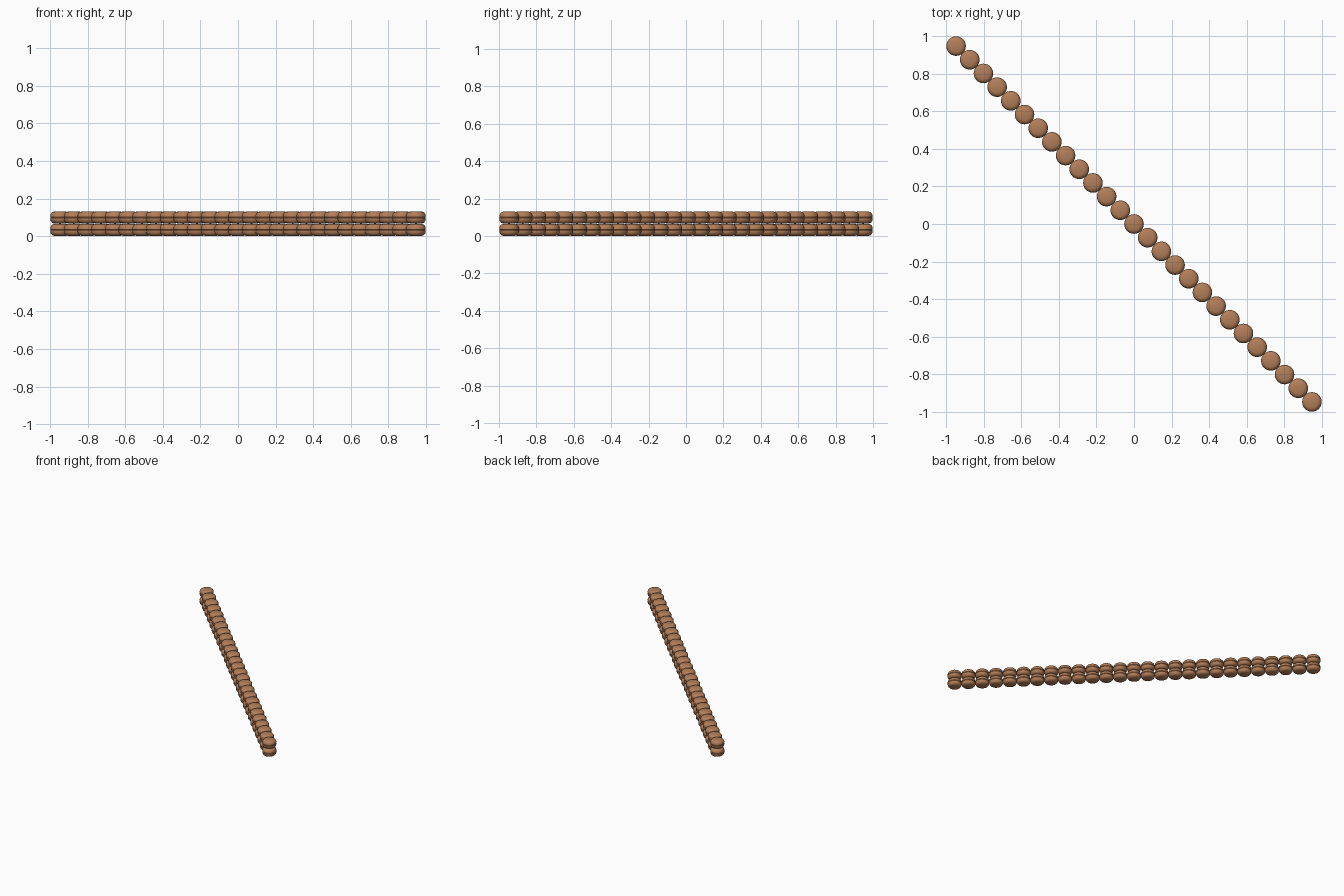
import bpy, bmesh, math

if "Cube" in bpy.data.objects:
    bpy.data.objects.remove(bpy.data.objects["Cube"])

COUNT = 27      # discs per layer
END = 0.946     # x of the last disc centre
R = 0.052       # disc radius
H = 0.066       # disc height
SEG = 32

mat = bpy.data.materials.new("brown")
mat.diffuse_color = (0.45, 0.21, 0.10, 1)
mat.use_nodes = True
mat.node_tree.nodes["Principled BSDF"].inputs["Base Color"].default_value = mat.diffuse_color

# Lathe profile: rounded shoulders with a fine seam round the middle
lower = [(0.0, 0.0), (0.030, 0.001), (0.042, 0.005), (0.049, 0.013),
         (R, 0.022), (R, 0.030), (0.0495, H / 2)]
profile = lower + [(r, H - z) for r, z in reversed(lower[:-1])]


def bead_mesh():
    bm = bmesh.new()
    verts = [bm.verts.new((r, 0, z)) for r, z in profile]
    edges = [bm.edges.new(p) for p in zip(verts, verts[1:])]
    bmesh.ops.spin(bm, geom=verts + edges, axis=(0, 0, 1), cent=(0, 0, 0),
                   angle=2 * math.pi, steps=SEG, use_duplicate=False)
    bmesh.ops.remove_doubles(bm, verts=bm.verts, dist=0.0002)
    bmesh.ops.recalc_face_normals(bm, faces=bm.faces)
    for f in bm.faces:
        f.smooth = True
    # Keep the seam edges crisp
    for e in bm.edges:
        if len(e.link_faces) == 2 and e.calc_face_angle(0) > math.radians(35):
            e.smooth = False
    me = bpy.data.meshes.new("disc")
    bm.to_mesh(me)
    bm.free()
    me.materials.append(mat)
    return me


# Two stacked rows along the diagonal
mesh = bead_mesh()
for layer, name in enumerate(("lower_disc", "upper_disc")):
    for i in range(COUNT):
        x = -END + 2 * END * i / (COUNT - 1)
        ob = bpy.data.objects.new(f"{name}_{i + 1}", mesh)
        ob.location = (x, -x, layer * H)
        bpy.context.collection.objects.link(ob)
